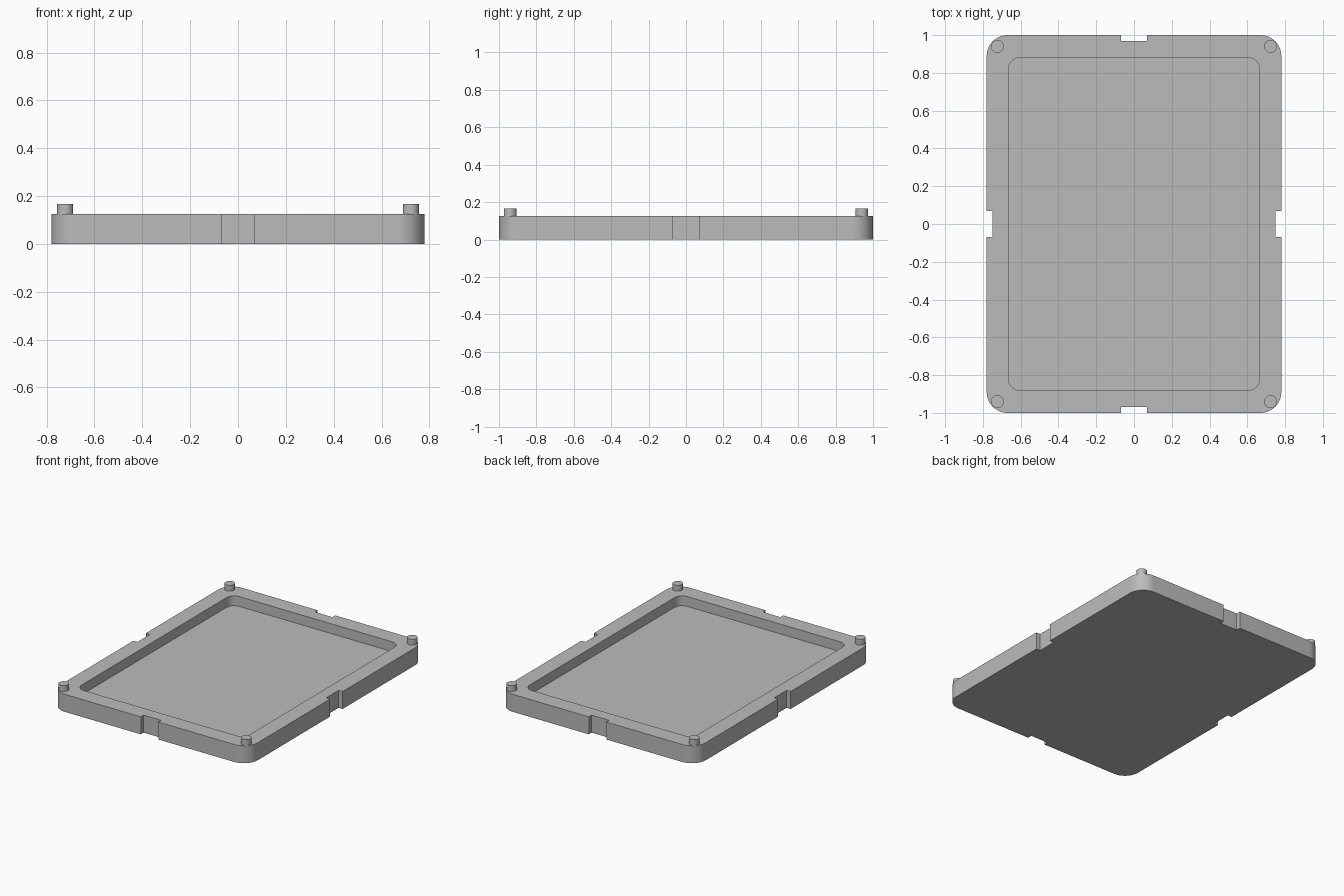
import bpy, bmesh, math

old = bpy.data.objects.get("Cube")
if old:
    bpy.data.objects.remove(old, do_unlink=True)

HALF_X, HALF_Y, HEIGHT = 0.78, 1.0, 0.125
FLOOR = 0.055
NOTCH_HALF, NOTCH_DEPTH = 0.07, 0.032

grey = bpy.data.materials.new("plain grey")
grey.use_nodes = True
colour = (0.5, 0.5, 0.5, 1)
grey.diffuse_color = colour
grey.node_tree.nodes["Principled BSDF"].inputs["Base Color"].default_value = colour


def outline(hx, hy, radius, notched=False, steps=10):
    """Counter-clockwise rounded rectangle, optionally notched mid-side."""
    points = []
    for quarter, (sx, sy) in enumerate([(1, 1), (-1, 1), (-1, -1), (1, -1)]):
        for i in range(steps + 1):
            a = math.pi / 2 * (quarter + i / steps)
            points.append((sx * (hx - radius) + radius * math.cos(a),
                           sy * (hy - radius) + radius * math.sin(a)))
        if notched:
            # Notch in the side that follows this corner
            a = math.pi / 2 * (quarter + 1)
            nx, ny = round(math.cos(a)), round(math.sin(a))
            reach = abs(nx) * hx + abs(ny) * hy
            for along, inset in [(-1, 0), (-1, 1), (1, 1), (1, 0)]:
                r = reach - inset * NOTCH_DEPTH
                t = along * NOTCH_HALF
                points.append((nx * r - ny * t, ny * r + nx * t))
    return points


def finish(bm, name):
    bmesh.ops.recalc_face_normals(bm, faces=bm.faces)
    mesh = bpy.data.meshes.new(name)
    bm.to_mesh(mesh)
    bm.free()
    mesh.materials.append(grey)
    obj = bpy.data.objects.new(name, mesh)
    bpy.context.collection.objects.link(obj)
    bpy.ops.object.select_all(action="DESELECT")
    obj.select_set(True)
    bpy.context.view_layer.objects.active = obj
    bpy.ops.object.shade_smooth_by_angle(angle=math.radians(30))
    return obj


def ring(bm, points, z):
    return [bm.verts.new((x, y, z)) for x, y in points]


def wall(bm, lower, upper):
    for i in range(len(lower)):
        j = (i + 1) % len(lower)
        bm.faces.new((lower[i], lower[j], upper[j], upper[i]))


def loop_edges(bm, verts):
    return [bm.edges.get((v, verts[i - 1])) for i, v in enumerate(verts)]


# Tray: notched outer wall, base, rim and recessed floor
bm = bmesh.new()
outer = outline(HALF_X, HALF_Y, 0.11, notched=True)
inner = outline(0.665, 0.88, 0.06)
bottom, top = ring(bm, outer, 0), ring(bm, outer, HEIGHT)
floor, lip = ring(bm, inner, FLOOR), ring(bm, inner, HEIGHT)
wall(bm, bottom, top)
wall(bm, floor, lip)
bm.faces.new(bottom)
bm.faces.new(floor)
bmesh.ops.triangle_fill(bm, use_beauty=True, normal=(0, 0, 1),
                        edges=loop_edges(bm, top) + loop_edges(bm, lip))
finish(bm, "tray")

# Locating pegs on the four corners of the rim
for sx, x_name in [(1, "left"), (-1, "right")]:
    for sy, y_name in [(1, "back"), (-1, "front")]:
        bm = bmesh.new()
        bmesh.ops.create_cone(bm, cap_ends=True, segments=32,
                              radius1=0.034, radius2=0.034, depth=0.05)
        bmesh.ops.translate(bm, verts=bm.verts,
                            vec=(sx * 0.723, sy * 0.94, 0.142))
        finish(bm, f"{y_name}_{x_name}_peg")
